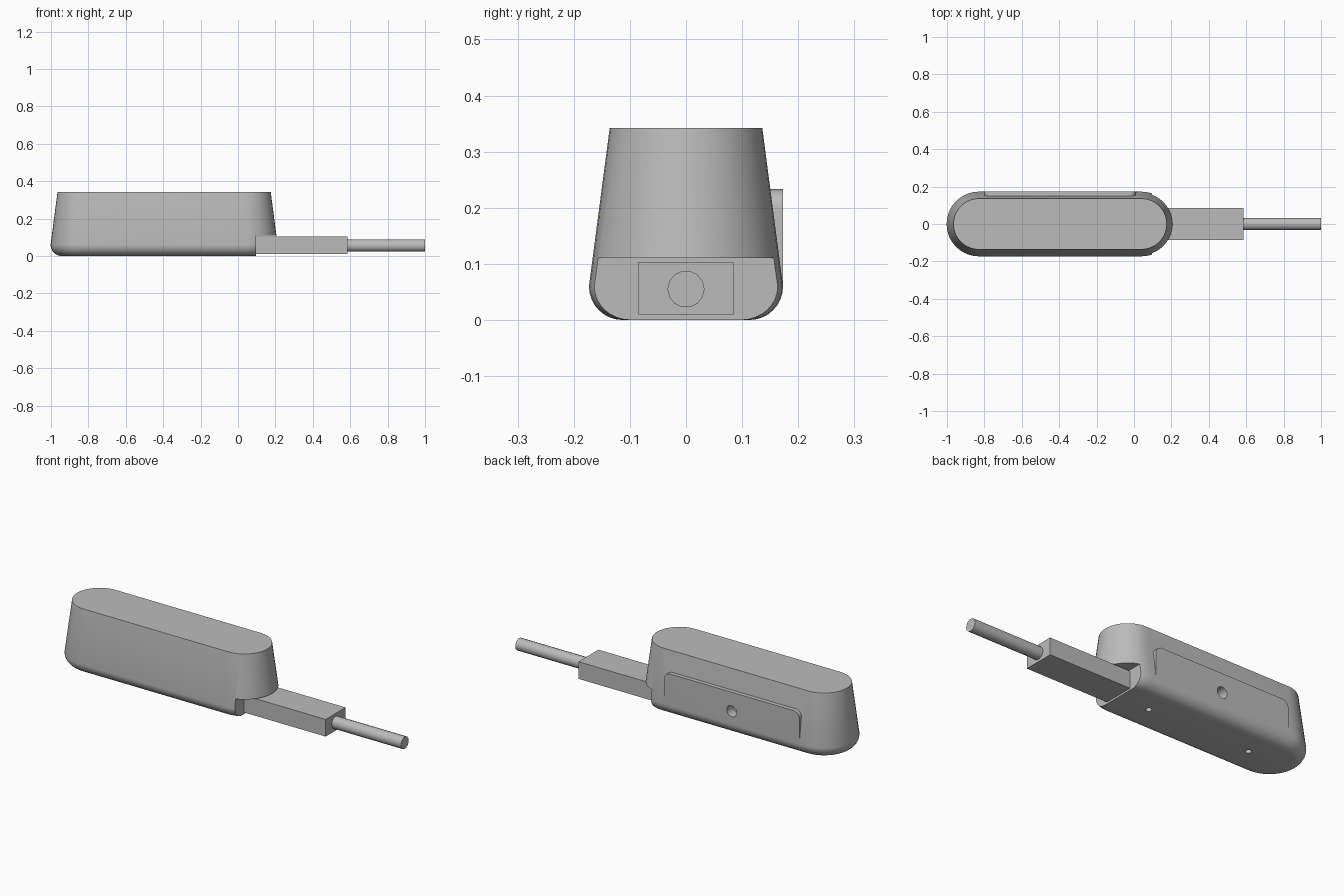
import bpy, bmesh
from math import sin, cos, pi, radians
from mathutils import Matrix

cube = bpy.data.objects.get("Cube")
if cube:
    bpy.data.objects.remove(cube, do_unlink=True)

grey = bpy.data.materials.new("plain grey")
grey.use_nodes = True
COLOUR = (0.5, 0.5, 0.5, 1)
grey.diffuse_color = COLOUR
grey.node_tree.nodes["Principled BSDF"].inputs["Base Color"].default_value = COLOUR

MID = -0.395      # centre of the body along x
HALF = 0.434      # half length of the body's straight part


def finish(name, bm):
    bmesh.ops.recalc_face_normals(bm, faces=bm.faces)
    mesh = bpy.data.meshes.new(name)
    bm.to_mesh(mesh)
    bm.free()
    mesh.materials.append(grey)
    ob = bpy.data.objects.new(name, mesh)
    bpy.context.collection.objects.link(ob)
    return ob


def loft(name, rings):
    bm = bmesh.new()
    loops = [[bm.verts.new(p) for p in ring] for ring in rings]
    for a, b in zip(loops, loops[1:]):
        for i in range(len(a)):
            j = (i + 1) % len(a)
            bm.faces.new((a[i], a[j], b[j], b[i]))
    bm.faces.new(loops[0])
    bm.faces.new(loops[-1])
    return finish(name, bm)


def box(name, lo, hi):
    bm = bmesh.new()
    size = [h - l for l, h in zip(lo, hi)]
    centre = [(h + l) / 2 for l, h in zip(lo, hi)]
    bmesh.ops.create_cube(bm, size=1, matrix=Matrix.Translation(centre) @ Matrix.Diagonal((*size, 1)))
    return finish(name, bm)


def rod(name, centre, radius, length, axis, sides):
    bm = bmesh.new()
    turn = {"X": Matrix.Rotation(pi / 2, 4, "Y"), "Y": Matrix.Rotation(pi / 2, 4, "X"), "Z": Matrix()}[axis]
    bmesh.ops.create_cone(bm, cap_ends=True, segments=sides, radius1=radius, radius2=radius,
                          depth=length, matrix=Matrix.Translation(centre) @ turn)
    return finish(name, bm)


def combine(ob, other, operation):
    mod = ob.modifiers.new(other.name, "BOOLEAN")
    mod.object, mod.operation, mod.solver = other, operation, "EXACT"
    bpy.context.view_layer.objects.active = ob
    bpy.ops.object.modifier_apply(modifier=mod.name)
    bpy.data.objects.remove(other, do_unlink=True)


def smooth(ob):
    bpy.ops.object.select_all(action="DESELECT")
    ob.select_set(True)
    bpy.context.view_layer.objects.active = ob
    bpy.ops.object.shade_smooth_by_angle(angle=radians(32))


def stadium(radius, z, steps=20):
    ring = []
    for side, start in ((1, -pi / 2), (-1, pi / 2)):
        for i in range(steps + 1):
            a = start + pi * i / steps
            ring.append((MID + side * HALF + radius * cos(a), radius * sin(a), z))
    return ring


# Body: tapered stadium with a rounded bottom edge
FILLET = 0.06
profile = [(0.173 - FILLET * (1 - sin(a)), FILLET * (1 - cos(a)))
           for a in (pi / 2 * i / 8 for i in range(9))]
profile.append((0.136, 0.342))
body = loft("body", [stadium(r, z) for r, z in profile])

# Raised back panel with rounded upper corners
RIGHT, LEFT, TOP, CORNER = -0.8, 0.01, 0.233, 0.035
outline = [(LEFT, 0.06)]
for cx, start in ((LEFT - CORNER, 0), (RIGHT + CORNER, pi / 2)):
    for i in range(7):
        a = start + pi / 2 * i / 6
        outline.append((cx + CORNER * cos(a), TOP - CORNER + CORNER * sin(a)))
outline.append((RIGHT, 0.06))
panel = loft("back_panel", [[(x, y, z) for x, z in outline] for y in (0.1, 0.173)])
combine(body, panel, "UNION")

# Socket recess for the plug, the back hole and the two bottom holes
combine(body, box("socket_recess", (0.095, -0.3, -0.1), (0.4, 0.3, 0.11)), "DIFFERENCE")
combine(body, rod("back_hole", (MID, 0.17, 0.13), 0.03, 0.1, "Y", 24), "DIFFERENCE")
for x in (MID - 0.305, MID + 0.305):
    combine(body, rod("bottom_hole", (x, 0, 0), 0.015, 0.06, "Z", 16), "DIFFERENCE")
smooth(body)

# Plug and cable
box("plug", (0.095, -0.085, 0.01), (0.585, 0.085, 0.103))
smooth(rod("cable", (0.7925, 0, 0.055), 0.033, 0.415, "X", 14))
